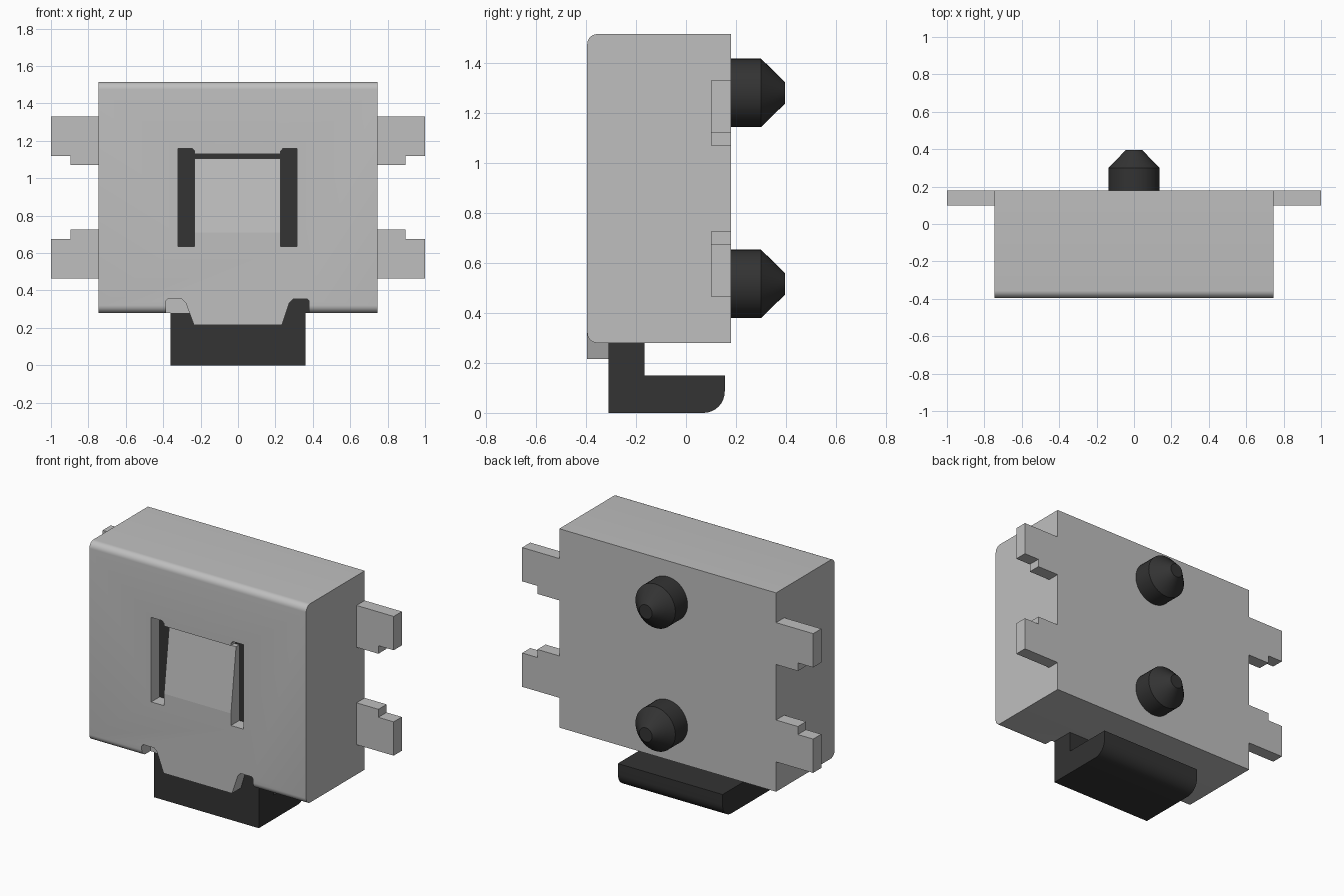
import bpy, bmesh, math
from mathutils import Vector

cube = bpy.data.objects.get("Cube")
if cube:
    bpy.data.objects.remove(cube, do_unlink=True)


def material(name, value):
    m = bpy.data.materials.new(name)
    m.use_nodes = True
    col = (value, value, value, 1)
    m.diffuse_color = col
    m.node_tree.nodes["Principled BSDF"].inputs["Base Color"].default_value = col
    return m


METAL = material("light grey metal", 0.52)
PLASTIC = material("dark plastic", 0.033)


def finish(name, bm, mat):
    bmesh.ops.recalc_face_normals(bm, faces=bm.faces)
    me = bpy.data.meshes.new(name)
    bm.to_mesh(me)
    bm.free()
    me.materials.append(mat)
    ob = bpy.data.objects.new(name, me)
    bpy.context.collection.objects.link(ob)
    return ob


def prism(name, pts, axis, a, b, mat):
    """Extrude a profile from a to b: (y, z) points along x, or (x, z) points along y."""
    bm = bmesh.new()
    place = (lambda p: (a, p[0], p[1])) if axis == "x" else (lambda p: (p[0], a, p[1]))
    face = bm.faces.new([bm.verts.new(place(p)) for p in pts])
    new = bmesh.ops.extrude_face_region(bm, geom=[face])["geom"]
    move = Vector((b - a, 0, 0)) if axis == "x" else Vector((0, b - a, 0))
    bmesh.ops.translate(bm, vec=move, verts=[g for g in new if isinstance(g, bmesh.types.BMVert)])
    return finish(name, bm, mat)


def lathe_y(name, rings, z, mat, n=40):
    """Closed solid turned about a y-parallel axis, from (y, radius) rings."""
    bm = bmesh.new()
    loops = [[bm.verts.new((r * math.cos(2 * math.pi * i / n), y, z + r * math.sin(2 * math.pi * i / n)))
              for i in range(n)] for y, r in rings]
    for lo, hi in zip(loops, loops[1:]):
        for i in range(n):
            j = (i + 1) % n
            bm.faces.new((lo[i], lo[j], hi[j], hi[i]))
    bm.faces.new(loops[0])
    bm.faces.new(loops[-1])
    return finish(name, bm, mat)


def arc(cx, cz, r, start, end, n=8):
    return [(cx + r * math.cos(math.radians(start + (end - start) * i / n)),
             cz + r * math.sin(math.radians(start + (end - start) * i / n))) for i in range(n + 1)]


def rect(a0, b0, a1, b1):
    return [(a0, b0), (a1, b0), (a1, b1), (a0, b1)]


def select(ob):
    bpy.ops.object.select_all(action="DESELECT")
    ob.select_set(True)
    bpy.context.view_layer.objects.active = ob


def smooth(ob):
    select(ob)
    bpy.ops.object.shade_smooth_by_angle(angle=math.radians(30))


def cut(ob, cutter):
    mod = ob.modifiers.new("cut", "BOOLEAN")
    mod.operation = "DIFFERENCE"
    mod.solver = "EXACT"
    mod.object = cutter
    select(ob)
    bpy.ops.object.modifier_apply(modifier=mod.name)
    bpy.data.objects.remove(cutter, do_unlink=True)


FRONT, INNER, BACK = -0.395, -0.31, 0.18
BOTTOM, TOP, R = 0.28, 1.515, 0.04

# Housing with rounded upper and lower front edges
housing = prism("housing",
                [(BACK, BOTTOM), (BACK, TOP)]
                + arc(FRONT + R, TOP - R, R, 90, 180)
                + arc(FRONT + R, BOTTOM + R, R, 180, 270),
                "x", -0.745, 0.745, METAL)

# Front window and lower notch, cut through the shell thickness
window = [(-0.32, 0.635), (0.315, 0.635), (0.315, 1.16), (0.241, 1.16), (0.228, 1.145), (0.228, 1.13),
          (-0.232, 1.13), (-0.232, 1.145), (-0.245, 1.16), (-0.32, 1.16)]
notch = [(-0.385, 0.1), (0.38, 0.1), (0.38, 0.345), (0.37, 0.355), (-0.375, 0.355), (-0.385, 0.345)]
for pts in (window, notch):
    cut(housing, prism("cutter", pts, "y", -0.6, INNER, METAL))
smooth(housing)

# Dark interior seen through the openings
prism("window_floor", rect(-0.32, 0.635, 0.315, 1.16), "y", INNER - 0.003, INNER + 0.003, PLASTIC)
prism("notch_floor", rect(0.24, BOTTOM, 0.38, 0.355), "y", INNER - 0.003, INNER + 0.003, PLASTIC)

# Spring tongue bent inwards towards its top
prism("tongue", [(FRONT, 0.635), (FRONT, 0.71), (-0.345, 1.105), (-0.305, 1.105), (-0.305, 0.635)],
      "x", -0.232, 0.228, METAL)

# Retaining tab over the button
prism("lower_tab", [(-0.235, 0.215), (0.235, 0.215), (0.275, 0.335), (0.295, 0.355),
                    (-0.30, 0.355), (-0.28, 0.335)], "y", FRONT, INNER, METAL)

# L-shaped push button with a rounded lower back edge
button = prism("button", [(INNER, BOTTOM), (INNER, 0)] + arc(0.07, 0.085, 0.085, 270, 360)
               + [(0.155, 0.15), (-0.165, 0.15), (-0.165, BOTTOM)], "x", -0.36, 0.36, PLASTIC)
smooth(button)

# Stepped solder pins on both sides
upper = [(0.745, 1.07), (0.895, 1.07), (0.895, 1.12), (1.0, 1.12), (1.0, 1.33), (0.745, 1.33)]
lower = [(0.745, 0.465), (1.0, 0.465), (1.0, 0.675), (0.895, 0.675), (0.895, 0.725), (0.745, 0.725)]
for side, s in (("left", 1), ("right", -1)):
    for level, pts in (("upper", upper), ("lower", lower)):
        prism(f"{level}_{side}_pin", [(s * x, z) for x, z in pts], "y", 0.10, BACK, METAL)

# Locating pegs on the back
for level, z in (("upper", 1.28), ("lower", 0.516)):
    smooth(lathe_y(f"{level}_peg", [(BACK - 0.01, 0.137), (0.30, 0.137), (0.395, 0.044)], z, PLASTIC))
